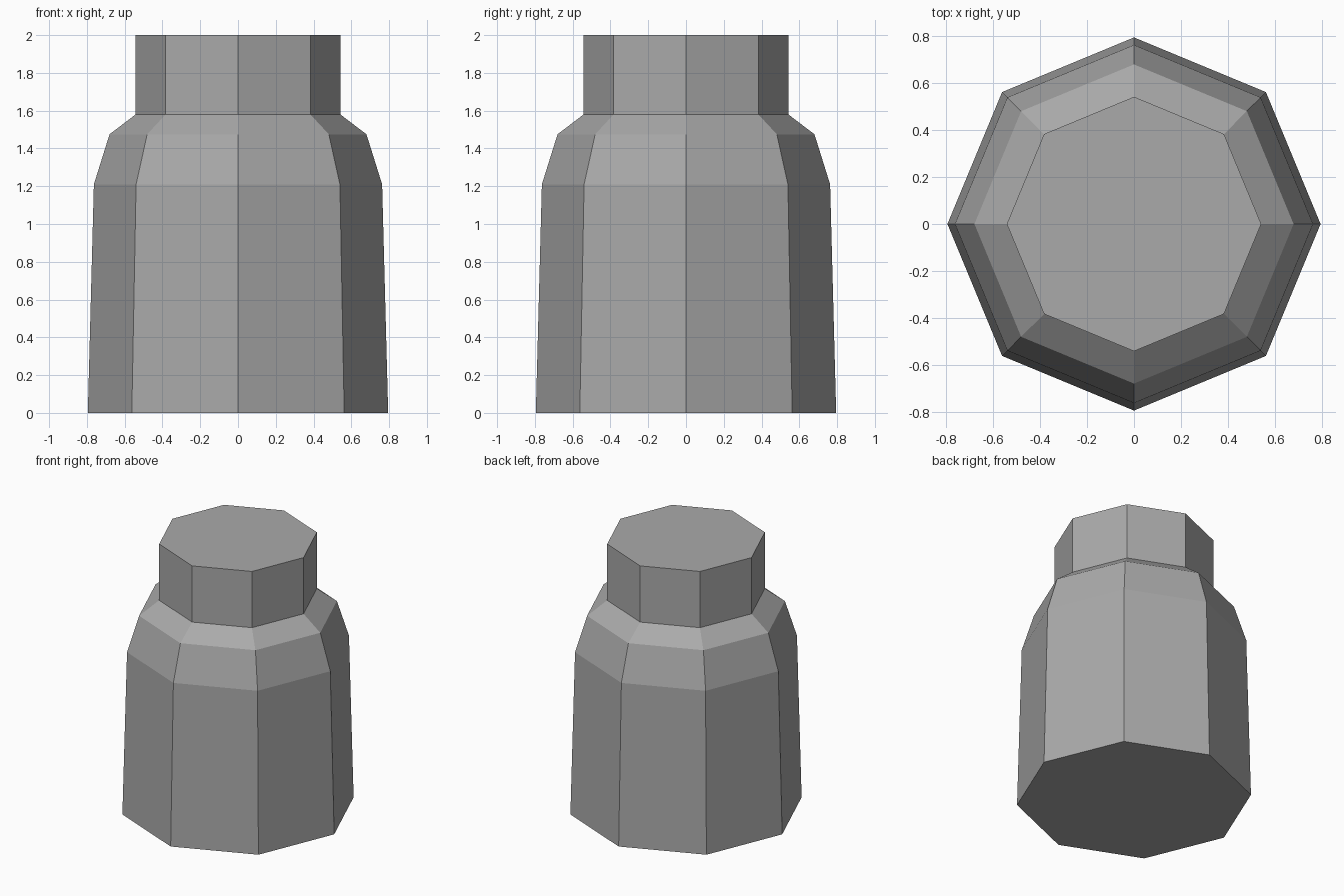
import bpy
import bmesh
from math import cos, sin, pi

SIDES = 8

cube = bpy.data.objects.get("Cube")
if cube:
    bpy.data.objects.remove(cube, do_unlink=True)

# Single flat grey
grey = bpy.data.materials.new("plain grey")
grey.use_nodes = True
colour = (0.4, 0.4, 0.4, 1)
grey.diffuse_color = colour
grey.node_tree.nodes["Principled BSDF"].inputs["Base Color"].default_value = colour


def lathe(name, profile):
    """Closed eight-sided solid from (radius, height) pairs, corners on the axes."""
    bm = bmesh.new()
    rings = []
    for r, z in profile:
        angles = [2 * pi * i / SIDES for i in range(SIDES)]
        rings.append([bm.verts.new((r * cos(a), r * sin(a), z)) for a in angles])
    for low, high in zip(rings, rings[1:]):
        for i in range(SIDES):
            j = (i + 1) % SIDES
            bm.faces.new((low[i], low[j], high[j], high[i]))
    bm.faces.new(rings[0][::-1])
    bm.faces.new(rings[-1])
    mesh = bpy.data.meshes.new(name)
    bm.to_mesh(mesh)
    bm.free()
    mesh.materials.append(grey)
    obj = bpy.data.objects.new(name, mesh)
    bpy.context.collection.objects.link(obj)
    return obj


# Tapered body, sloping shoulder and straight neck in one skin
lathe("bottle", [(0.795, 0), (0.763, 1.21), (0.68, 1.475), (0.542, 1.58), (0.542, 2)])
